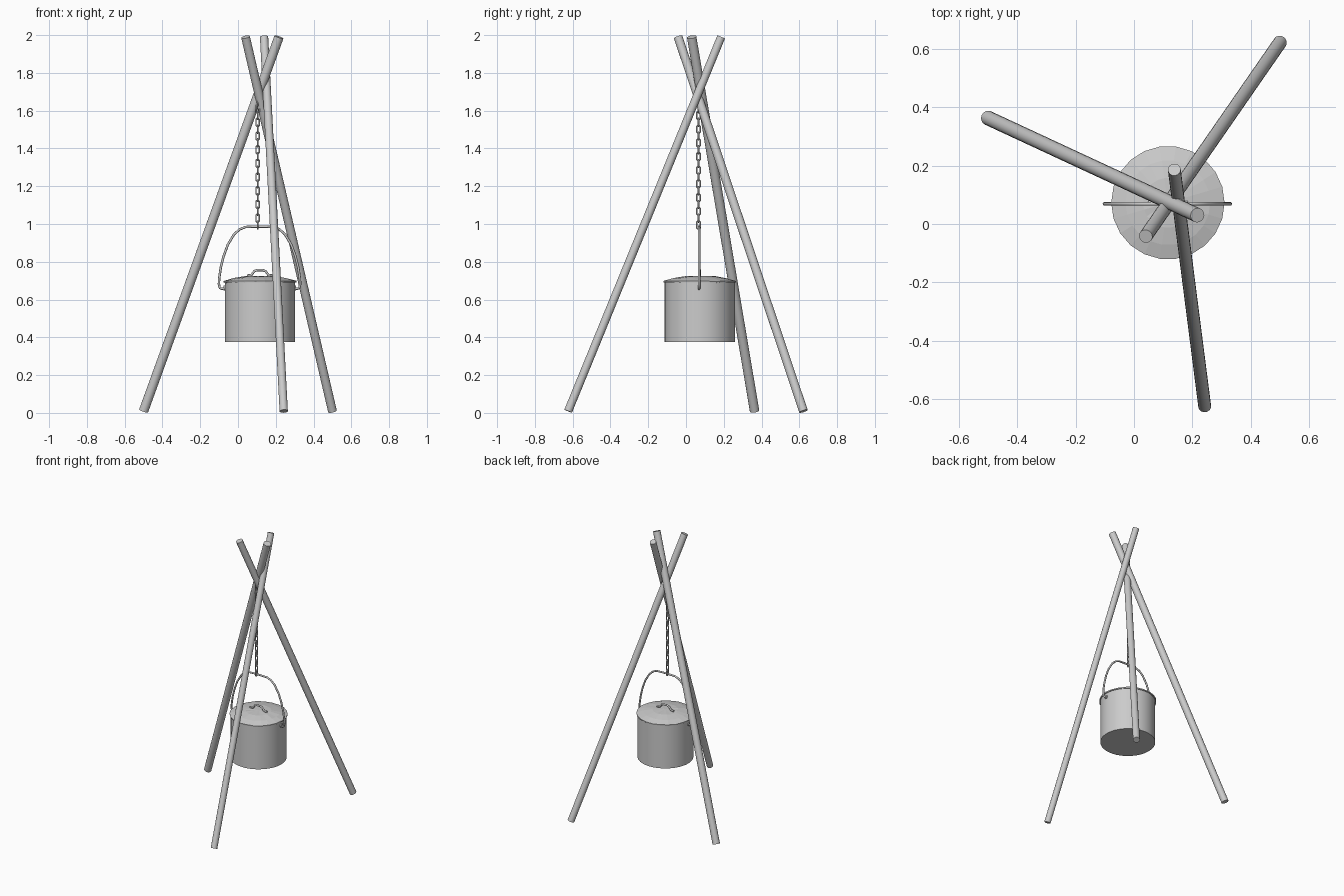
import bpy, bmesh, math, random
from mathutils import Vector

if "Cube" in bpy.data.objects:
    bpy.data.objects.remove(bpy.data.objects["Cube"])

random.seed(4)
CX, CY = 0.116, 0.073          # pot axis
CHAIN_X, CHAIN_Y = 0.104, 0.066


def smooth(ob, angle=35):
    bpy.ops.object.select_all(action='DESELECT')
    ob.select_set(True)
    bpy.context.view_layer.objects.active = ob
    bpy.ops.object.shade_smooth_by_angle(angle=math.radians(angle))


def rod(name, a, b, r, sides=16):
    a, b = Vector(a), Vector(b)
    bpy.ops.mesh.primitive_cylinder_add(vertices=sides, radius=r, depth=(b - a).length,
                                        location=(a + b) / 2)
    ob = bpy.context.object
    ob.name = name
    ob.rotation_euler = (b - a).to_track_quat('Z', 'Y').to_euler()
    smooth(ob)
    return ob


def tube(name, pts, r, cyclic=False, res=2):
    cu = bpy.data.curves.new(name, 'CURVE')
    cu.dimensions = '3D'
    cu.bevel_depth, cu.bevel_resolution, cu.use_fill_caps = r, res, True
    sp = cu.splines.new('POLY')
    sp.points.add(len(pts) - 1)
    for p, co in zip(sp.points, pts):
        p.co = (*co, 1)
    sp.use_cyclic_u = cyclic
    ob = bpy.data.objects.new(name, cu)
    bpy.context.collection.objects.link(ob)
    bpy.ops.object.select_all(action='DESELECT')
    ob.select_set(True)
    bpy.context.view_layer.objects.active = ob
    bpy.ops.object.convert(target='MESH')
    ob = bpy.context.object
    smooth(ob, 50)
    return ob


def lathe(name, profile, sides, wobble=0.0):
    bm = bmesh.new()
    rings = []
    for r, z in profile:
        if r == 0:
            rings.append([bm.verts.new((CX, CY, z))] * sides)
            continue
        ring = []
        for i in range(sides):
            t = 2 * math.pi * i / sides
            ring.append(bm.verts.new((CX + r * math.cos(t), CY + r * math.sin(t),
                                      z + random.uniform(-wobble, wobble))))
        rings.append(ring)
    for lo, hi in zip(rings, rings[1:]):
        for i in range(sides):
            j = (i + 1) % sides
            loop = list(dict.fromkeys((lo[i], lo[j], hi[j], hi[i])))
            bm.faces.new(loop)
    bmesh.ops.recalc_face_normals(bm, faces=bm.faces)
    me = bpy.data.meshes.new(name)
    bm.to_mesh(me)
    bm.free()
    ob = bpy.data.objects.new(name, me)
    bpy.context.collection.objects.link(ob)
    return ob


# three crossed poles
rod("left_pole", (-0.50, 0.363, 0.01), (0.217, 0.03, 1.99), 0.025)
rod("back_pole", (0.50, 0.622, 0.009), (0.04, -0.042, 1.99), 0.0235)
rod("front_pole", (0.242, -0.624, 0.009), (0.138, 0.186, 1.99), 0.022)

# hollow pot and hammered, faceted lid
pot = lathe("pot", [(0, 0.375), (0.186, 0.375), (0.186, 0.692), (0.178, 0.692),
                    (0.178, 0.385), (0, 0.385)], 48)
smooth(pot)
lathe("lid", [(0, 0.690), (0.193, 0.690), (0.194, 0.698), (0.145, 0.712),
              (0.085, 0.723), (0, 0.726)], 22, 0.0015)

# lid handle
tube("lid_handle", [(CX + x, CY, z) for x, z in
                    [(-0.068, 0.727), (-0.045, 0.73), (-0.03, 0.75), (-0.015, 0.756),
                     (0.015, 0.756), (0.03, 0.75), (0.045, 0.73), (0.068, 0.727)]], 0.0065)

# bail: half outline, mirrored about the pot axis
half = [(-0.175, 0.662), (-0.200, 0.657), (-0.210, 0.662), (-0.215, 0.68), (-0.214, 0.71),
        (-0.205, 0.77), (-0.190, 0.83), (-0.168, 0.89), (-0.135, 0.945), (-0.105, 0.972),
        (-0.075, 0.984), (-0.03, 0.986)]
path = half + [(-x, z) for x, z in reversed(half)]
tube("bail", [(CX - 0.002 + x, CY - 0.004, z) for x, z in path], 0.0065)

# round ears holding the bail
for s, side in ((-1, "left"), (1, "right")):
    rod(side + "_ear", (CX + s * 0.182, CY - 0.004, 0.662),
        (CX + s * 0.192, CY - 0.004, 0.662), 0.013, 12)

# chain of alternating links
HALF_W, STRAIGHT, PITCH = 0.0095, 0.0125, 0.0362
outline = []
for k in range(8):
    t = math.pi * (k + 0.5) / 4
    outline.append((HALF_W * math.cos(t),
                    HALF_W * math.sin(t) + math.copysign(STRAIGHT, math.sin(t))))
for i in range(19):
    z = 0.995 + i * PITCH
    pts = [(CHAIN_X + (0 if i % 2 == 0 else u), CHAIN_Y + (u if i % 2 == 0 else 0), z + v)
           for u, v in outline]
    tube("chain_link_%02d" % (i + 1), pts, 0.0042, True, 1)
